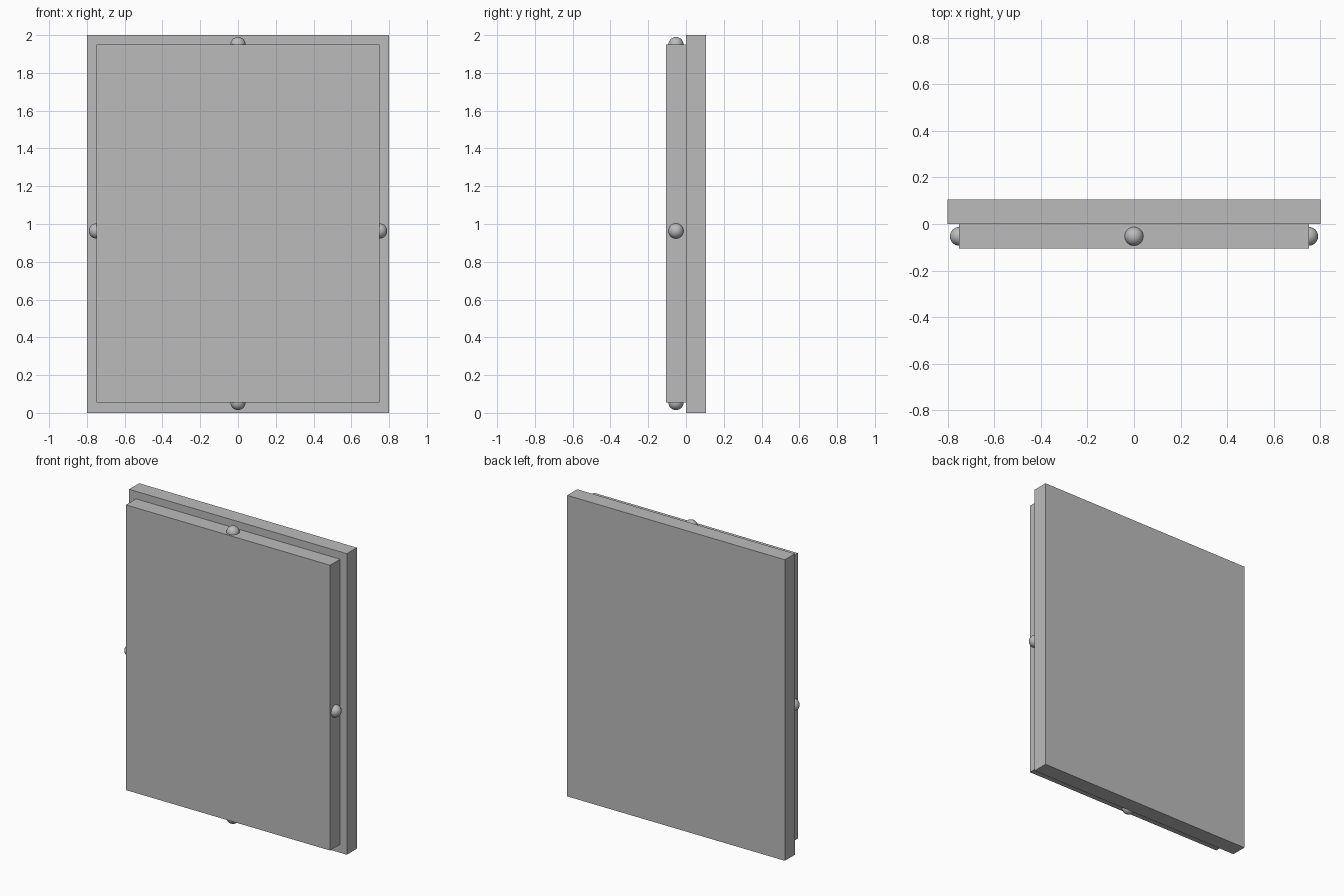
import bpy
import math

cube = bpy.data.objects.get("Cube")
if cube:
    bpy.data.objects.remove(cube, do_unlink=True)

# Single grey finish
grey = bpy.data.materials.new("plain grey")
grey.use_nodes = True
colour = (0.5, 0.5, 0.5, 1)
grey.diffuse_color = colour
grey.node_tree.nodes["Principled BSDF"].inputs["Base Color"].default_value = colour


def panel(name, low, high):
    """Box spanning two opposite corners."""
    centre = [(a + b) / 2 for a, b in zip(low, high)]
    bpy.ops.mesh.primitive_cube_add(size=1, location=centre)
    obj = bpy.context.object
    obj.name = name
    obj.scale = [b - a for a, b in zip(low, high)]
    bpy.ops.object.transform_apply(location=False, rotation=False, scale=True)
    obj.data.materials.append(grey)


def knob(name, x, z):
    """Round stud half sunk into the edge of the front panel."""
    bpy.ops.mesh.primitive_uv_sphere_add(
        segments=32, ring_count=16, radius=0.04, location=(x, -0.053, z))
    obj = bpy.context.object
    obj.name = name
    obj.data.materials.append(grey)
    bpy.ops.object.shade_smooth_by_angle(angle=math.radians(30))


# Wide back panel and smaller front panel
panel("back_panel", (-0.8, 0, 0), (0.8, 0.105, 2))
panel("front_panel", (-0.75, -0.105, 0.055), (0.75, 0, 1.95))

# One stud at the middle of each front panel edge
for side, x in (("left", 0.75), ("right", -0.75)):
    knob(side + "_stud", x, 0.963)
for end, z in (("top", 1.95), ("bottom", 0.055)):
    knob(end + "_stud", 0, z)
